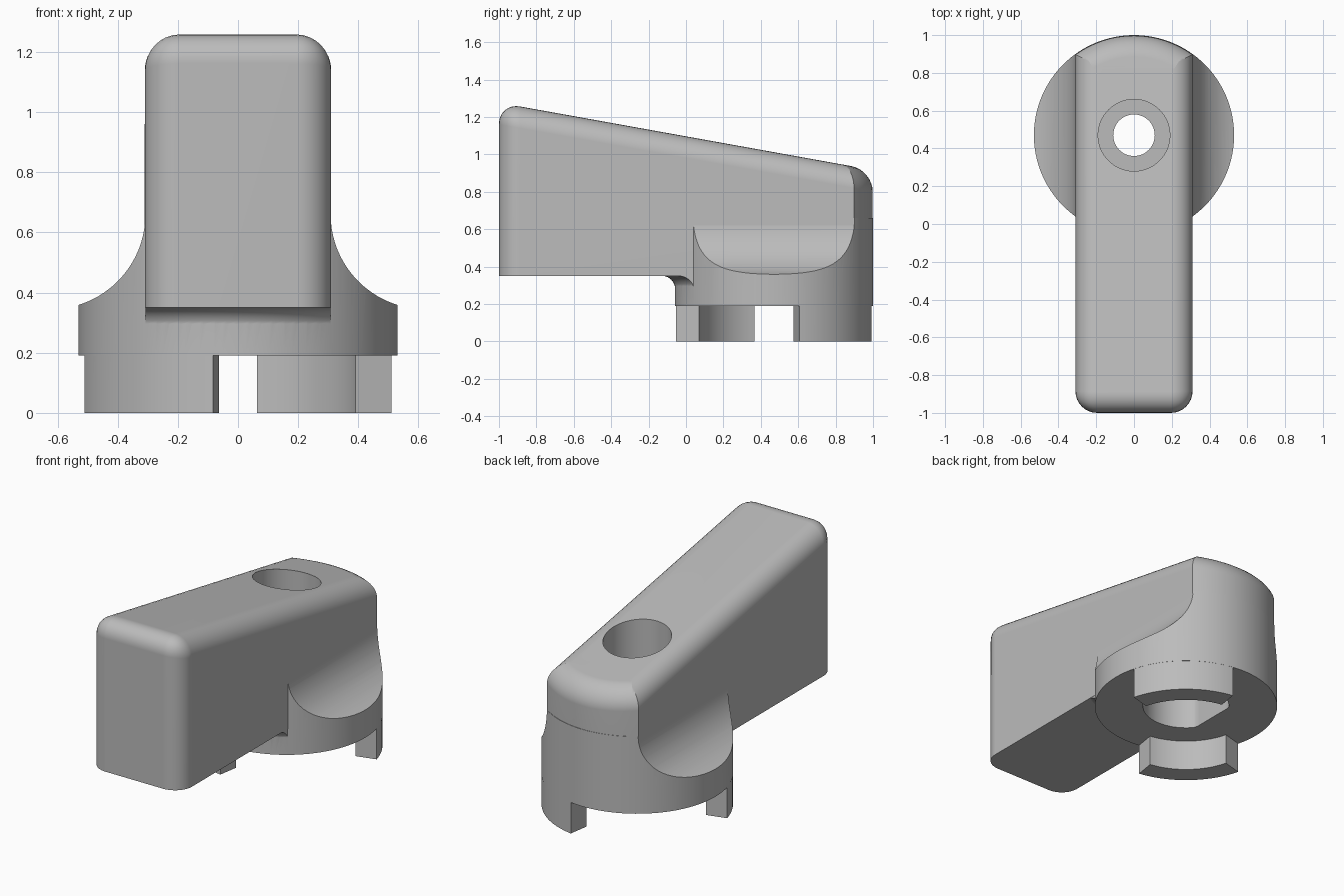
import bpy, bmesh
from math import sin, cos, pi, radians, sqrt

if "Cube" in bpy.data.objects:
    bpy.data.objects.remove(bpy.data.objects["Cube"], do_unlink=True)

HUB_Y, HUB_R, HALF_W = 0.47, 0.53, 0.31

grey = bpy.data.materials.new("plain grey")
grey.use_nodes = True
colour = (0.5, 0.5, 0.5, 1)
grey.diffuse_color = colour
grey.node_tree.nodes["Principled BSDF"].inputs["Base Color"].default_value = colour


def loft(name, rings, rounding=None):
    """Skin a row of closed rings into a capped solid; optionally round chosen edges."""
    bm = bmesh.new()
    rows = [[bm.verts.new(p) for p in ring] for ring in rings]
    n = len(rows[0])
    for a, b in zip(rows, rows[1:]):
        for i in range(n):
            j = (i + 1) % n
            bm.faces.new((a[i], a[j], b[j], b[i]))
    bm.faces.new(rows[0][::-1])
    bm.faces.new(rows[-1])
    bmesh.ops.recalc_face_normals(bm, faces=bm.faces)
    if rounding:
        edges = [e for e in bm.edges if rounding(*(v.co for v in e.verts))]
        bmesh.ops.bevel(bm, geom=edges, offset=0.115, segments=8, profile=0.5,
                        affect='EDGES', clamp_overlap=False)
    mesh = bpy.data.meshes.new(name)
    bm.to_mesh(mesh)
    bm.free()
    mesh.materials.append(grey)
    obj = bpy.data.objects.new(name, mesh)
    bpy.context.collection.objects.link(obj)
    return obj


def arc(r, start, end, steps):
    """Points on an arc around the hub axis, in plan."""
    angles = [radians(start + (end - start) * i / steps) for i in range(steps + 1)]
    return [(r * cos(a), HUB_Y + r * sin(a)) for a in angles]


def prism(name, outline, low, high):
    return loft(name, [[(x, y, z) for x, y in outline] for z in (low, high)])


def combine(target, other, operation):
    mod = target.modifiers.new(other.name, 'BOOLEAN')
    mod.object, mod.operation, mod.solver = other, operation, 'EXACT'
    bpy.context.view_layer.objects.active = target
    bpy.ops.object.modifier_apply(modifier=mod.name)
    bpy.data.objects.remove(other, do_unlink=True)


# Handle: straight sides, rounded back, sloping top with soft edges
def top_z(y):
    return 1.255 - 0.18 * (y + 0.88)


def is_soft(a, b):
    on_top = min(a.z, b.z) > 0.5
    front_upright = abs(a.z - b.z) > 0.3 and a.y < -0.9
    return on_top or front_upright


back = arc(HUB_R - 0.002, 54.2, 125.8, 16)
back[0], back[-1] = (HALF_W, back[0][1]), (-HALF_W, back[-1][1])
plan = [(-HALF_W, -1), (HALF_W, -1)] + back
knob = loft("knob", [[(x, y, 0.35) for x, y in plan],
                     [(x, y, top_z(y)) for x, y in plan]], is_soft)

# Hub: a drum trimmed by a section that sweeps up into the handle sides
hub = prism("hub", arc(HUB_R, 0, 360, 128)[:-1], 0.19, 0.8)
sweep = [radians(265 - 85 * i / 20) for i in range(21)]
right = [(0.623 + 0.315 * cos(a), 0.66 + 0.315 * sin(a)) for a in sweep]
section = [(0.596, 0.1)] + right
section += [(-x, z) for x, z in reversed(section)]
flare = loft("flare", [[(x, y, z) for x, z in section] for y in (-0.3, 1.3)])
combine(hub, flare, 'INTERSECT')
combine(knob, hub, 'UNION')

# Curved fillet under the handle, following the drum
curve = [radians(180 - 90 * i / 8) for i in range(9)]
profile = [(0.5, 0.37), (0.5, 0.28)]
profile += [(0.599 + 0.071 * cos(a), 0.28 + 0.071 * sin(a)) for a in curve]
profile += [(0.599, 0.37)]
stations = [0.308 * (i / 8 - 1) for i in range(17)]
fillet = loft("fillet", [[(x, HUB_Y - sqrt(r * r - x * x), z) for r, z in profile]
                         for x in stations])
combine(knob, fillet, 'UNION')

# Two opposite locking lugs below the hub
for turn in (0, 180):
    outline = arc(HUB_R - 0.001, 15 + turn, 81 + turn, 24)
    outline += arc(0.405, 81 + turn, 15 + turn, 24)
    combine(knob, prism("lug", outline, 0, 0.25), 'UNION')

# Screw recess, through hole and D-shaped shaft socket
recess = prism("recess", arc(0.19, 0, 360, 64)[:-1], 0.65, 1.5)
through = prism("through_hole", arc(0.11, 0, 360, 48)[:-1], 0.1, 1.4)
socket_plan = [(max(x, -0.2), y) for x, y in arc(0.25, 0, 360, 64)[:-1]]
socket = prism("shaft_socket", socket_plan, 0.1, 0.52)
for cutter in (recess, through, socket):
    combine(knob, cutter, 'DIFFERENCE')

# Smooth shading with crisp edges
bpy.ops.object.select_all(action='DESELECT')
knob.select_set(True)
bpy.context.view_layer.objects.active = knob
bpy.ops.object.shade_smooth_by_angle(angle=radians(28))
normals = knob.modifiers.new("even_normals", 'WEIGHTED_NORMAL')
normals.keep_sharp = True
